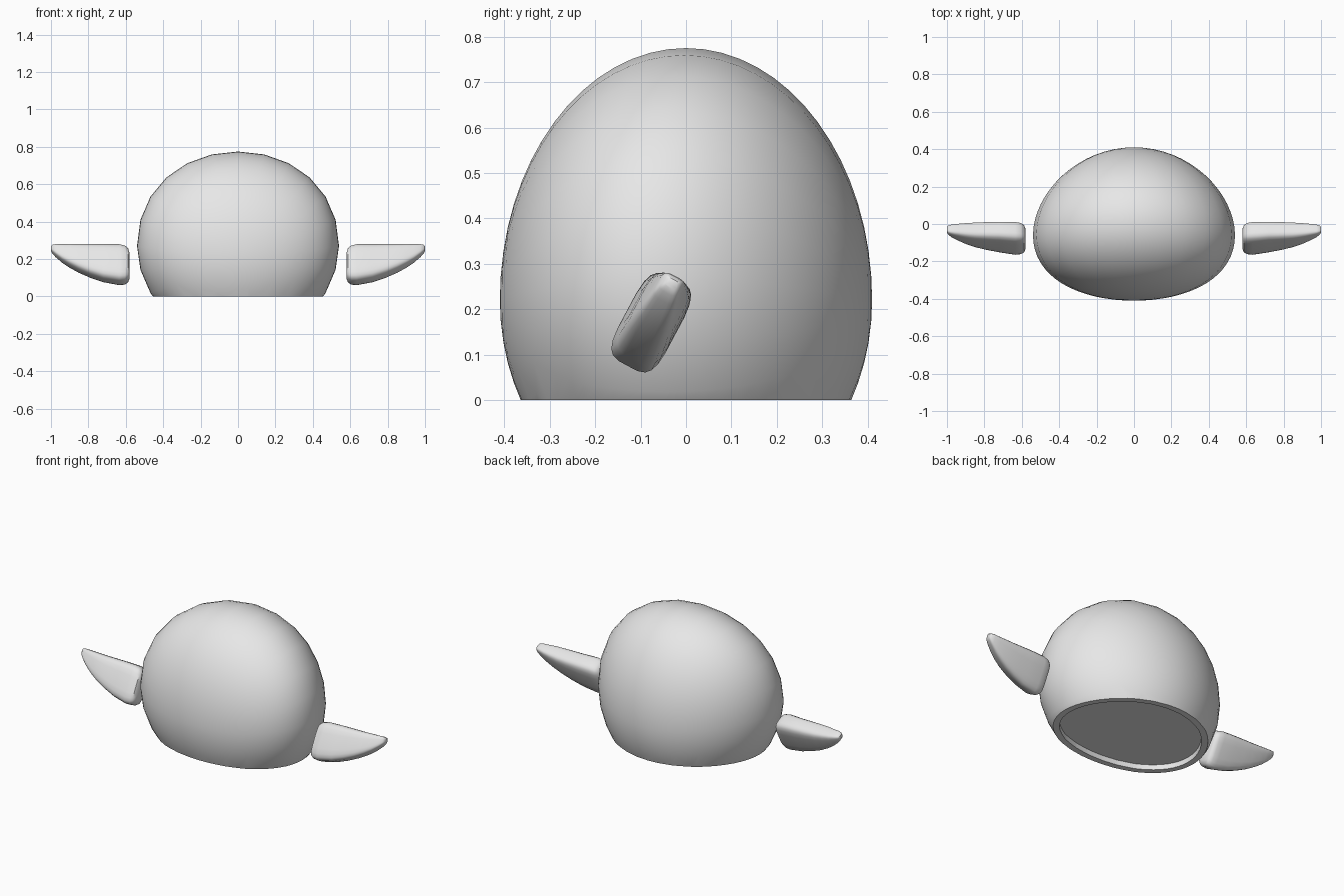
import bpy, bmesh, math
from mathutils import Vector, Matrix

if "Cube" in bpy.data.objects:
    bpy.data.objects.remove(bpy.data.objects["Cube"])

grey = bpy.data.materials.new("light grey")
grey.diffuse_color = (0.8, 0.8, 0.8, 1)
grey.use_nodes = True
grey.node_tree.nodes["Principled BSDF"].inputs["Base Color"].default_value = grey.diffuse_color


def finish(bm, name):
    bmesh.ops.recalc_face_normals(bm, faces=bm.faces)
    mesh = bpy.data.meshes.new(name)
    bm.to_mesh(mesh)
    bm.free()
    mesh.materials.append(grey)
    ob = bpy.data.objects.new(name, mesh)
    bpy.context.collection.objects.link(ob)
    bpy.ops.object.select_all(action='DESELECT')
    ob.select_set(True)
    bpy.context.view_layer.objects.active = ob
    bpy.ops.object.shade_smooth_by_angle(angle=math.radians(40))
    return ob


# Body: egg-like dome with its poles at front and back, cut flat at the ground
bm = bmesh.new()
bmesh.ops.create_uvsphere(bm, u_segments=24, v_segments=32, radius=1,
                          matrix=Matrix.Rotation(math.pi / 2, 4, 'X'))
for v in bm.verts:
    x, y, z = v.co
    height = 0.555 if z > 0 else 0.48
    v.co = (0.54 * x, 0.41 * y - 0.06 * x * x, 0.22 + 0.05 * x * x + height * z)
bmesh.ops.bisect_plane(bm, geom=bm.verts[:] + bm.edges[:] + bm.faces[:], dist=1e-5,
                       plane_co=(0, 0, 0), plane_no=(0, 0, -1), clear_outer=True)

# Underside: flat rim around a shallow recess
rim = [e for e in bm.edges if e.is_boundary]
base = bmesh.ops.holes_fill(bm, edges=rim, sides=0)["faces"]
bmesh.ops.recalc_face_normals(bm, faces=bm.faces)
bmesh.ops.inset_region(bm, faces=base, thickness=0.035, use_even_offset=True)
bmesh.ops.inset_region(bm, faces=base, thickness=0.001, depth=-0.03, use_even_offset=True)
finish(bm, "body")

# Arm sections from shoulder to tip: x, centre y, centre z, half width, half thickness
SECTIONS = [
    (0.580, -0.080, 0.165, 0.070, 0.035),
    (0.588, -0.079, 0.167, 0.092, 0.050),
    (0.605, -0.078, 0.168, 0.104, 0.057),
    (0.635, -0.077, 0.170, 0.109, 0.060),
    (0.720, -0.070, 0.178, 0.101, 0.056),
    (0.790, -0.064, 0.190, 0.088, 0.053),
    (0.850, -0.058, 0.203, 0.074, 0.049),
    (0.900, -0.051, 0.217, 0.060, 0.043),
    (0.940, -0.044, 0.230, 0.046, 0.036),
    (0.975, -0.037, 0.245, 0.031, 0.029),
    (0.993, -0.033, 0.253, 0.020, 0.022),
    (1.000, -0.031, 0.256, 0.010, 0.013),
]
ALONG = Vector((0, 0.47, 0.88))
ACROSS = Vector((0, 0.88, -0.47))
SIDES = 20


def power(t):
    return math.copysign(abs(t) ** 0.5, t)


def arm(name, side):
    bm = bmesh.new()
    rings = []
    for x, cy, cz, a, b in SECTIONS:
        ring = []
        for i in range(SIDES):
            t = math.tau * (i + 0.5) / SIDES
            p = Vector((side * x, cy, cz))
            p += ALONG * a * power(math.cos(t)) + ACROSS * b * power(math.sin(t))
            ring.append(bm.verts.new(p))
        rings.append(ring)
    for r, s in zip(rings, rings[1:]):
        for i in range(SIDES):
            j = (i + 1) % SIDES
            bm.faces.new((r[i], r[j], s[j], s[i]))
    bm.faces.new(rings[0])
    bm.faces.new(rings[-1])
    finish(bm, name)


arm("right_arm", 1)
arm("left_arm", -1)
